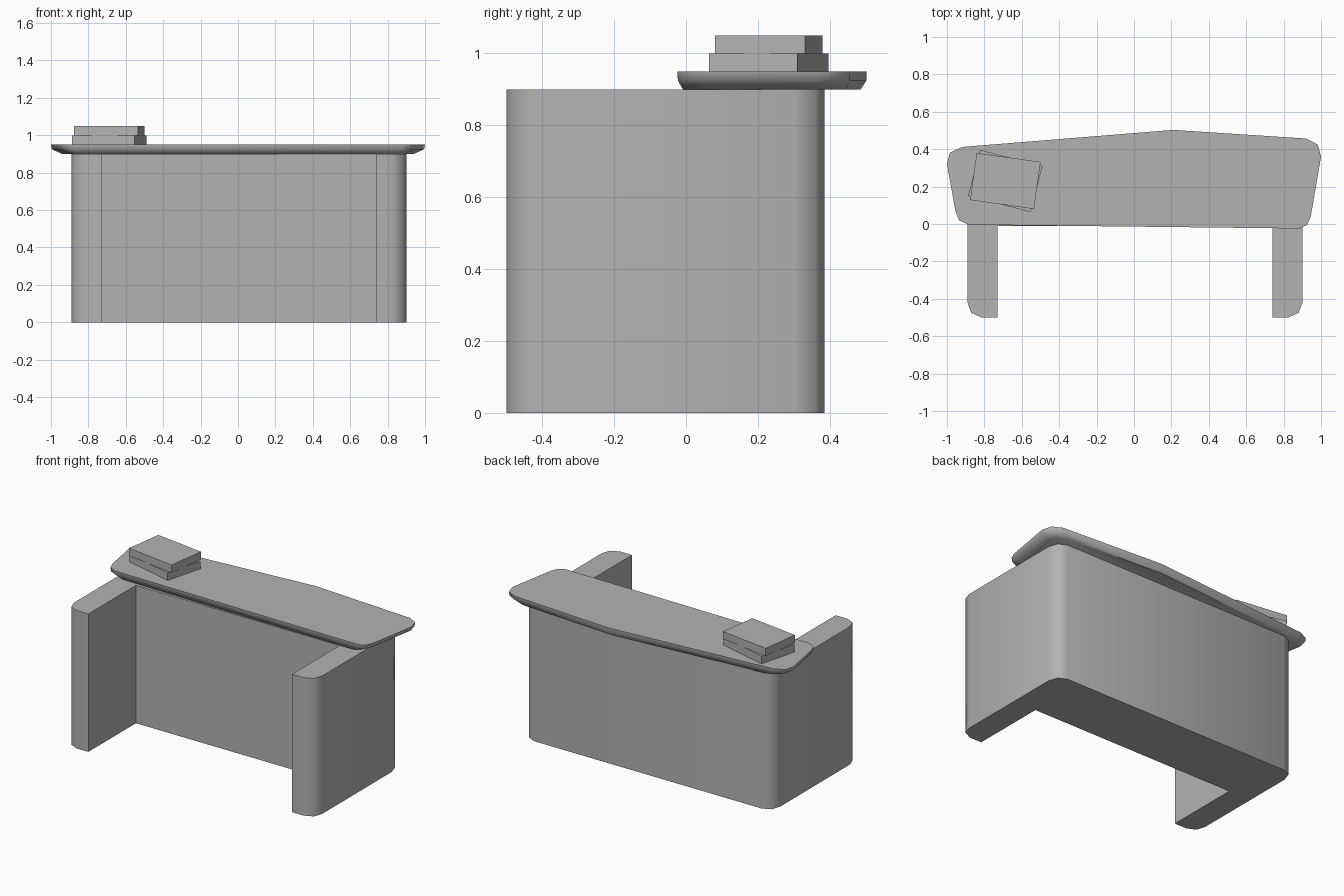
import bpy, bmesh, math
from mathutils import Matrix

if "Cube" in bpy.data.objects:
    bpy.data.objects.remove(bpy.data.objects["Cube"])

# Single plain grey
GREY = (0.45, 0.45, 0.45, 1)
mat = bpy.data.materials.new("plain_grey")
mat.use_nodes = True
mat.diffuse_color = GREY
mat.node_tree.nodes["Principled BSDF"].inputs["Base Color"].default_value = GREY


def finish(bm, name, smooth=0):
    bmesh.ops.recalc_face_normals(bm, faces=bm.faces)
    mesh = bpy.data.meshes.new(name)
    bm.to_mesh(mesh)
    bm.free()
    mesh.materials.append(mat)
    ob = bpy.data.objects.new(name, mesh)
    bpy.context.collection.objects.link(ob)
    if smooth:
        bpy.ops.object.select_all(action='DESELECT')
        ob.select_set(True)
        bpy.context.view_layer.objects.active = ob
        bpy.ops.object.shade_smooth_by_angle(angle=math.radians(smooth))
    return ob


def loft(name, outline, levels, centre=(0, 0), smooth=0):
    """Stack copies of an outline at (z, scale) levels and cap both ends."""
    bm = bmesh.new()
    cx, cy = centre
    rings = [[bm.verts.new((cx + (x - cx) * s, cy + (y - cy) * s, z))
              for x, y in outline] for z, s in levels]
    n = len(outline)
    for a, b in zip(rings, rings[1:]):
        for i in range(n):
            j = (i + 1) % n
            bm.faces.new((a[i], a[j], b[j], b[i]))
    bm.faces.new(rings[0])
    bm.faces.new(rings[-1])
    return finish(bm, name, smooth)


# U-shaped base: inner corner, leg front, rounded leg edge, rounded back corner
half = [(0.735, -0.01), (0.735, -0.5), (0.82, -0.5), (0.875, -0.475),
        (0.895, -0.42), (0.895, 0.30), (0.875, 0.36), (0.82, 0.385)]
base = half + [(-x, y) for x, y in reversed(half)]
base = [(x + 0.005, y) for x, y in base]
loft("desk_base", base, [(0, 1), (0.9, 1)], smooth=55)

# Worktop with rounded corners, a peaked back edge and a chamfered underside
top = [(-1, 0.32), (-0.985, 0.38), (-0.92, 0.412), (0.21, 0.503),
       (0.92, 0.457), (0.982, 0.425), (1, 0.36), (0.945, 0.04),
       (0.925, -0.005), (0.885, -0.024), (-0.885, -0.004),
       (-0.935, 0.02), (-0.955, 0.07)]
loft("worktop", top, [(0.9, 0.94), (0.925, 0.995), (0.95, 1)],
     centre=(0, 0.235), smooth=55)


# Two stacked books, each turned slightly
def book(name, z, angle):
    bm = bmesh.new()
    bmesh.ops.create_cube(bm, size=1, matrix=(
        Matrix.Translation((-0.688, 0.23, z))
        @ Matrix.Rotation(math.radians(angle), 4, 'Z')
        @ Matrix.Diagonal((0.345, 0.254, 0.05, 1))))
    finish(bm, name)


book("lower_book", 0.975, -14.5)
book("upper_book", 1.025, -8)
